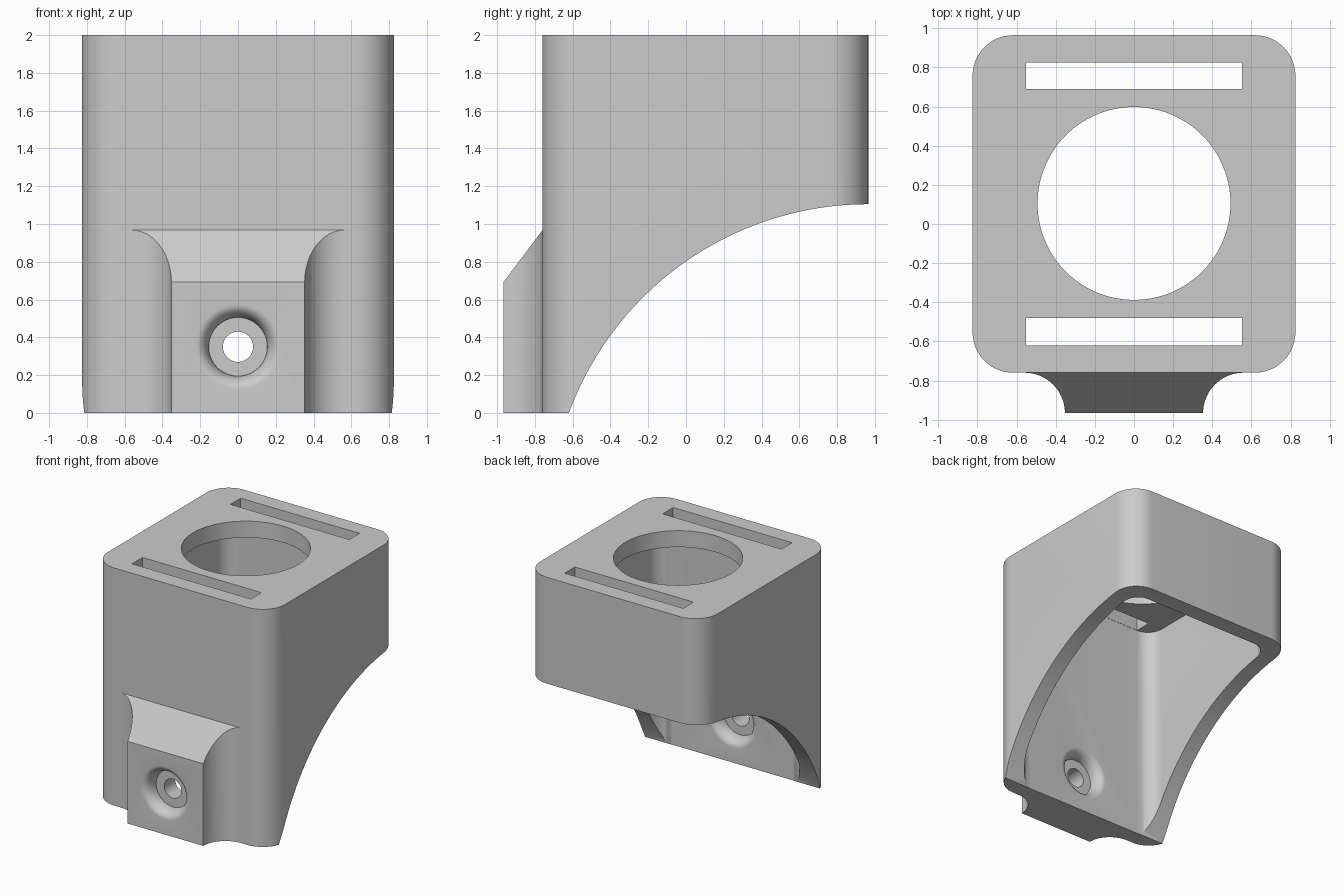
import bpy, bmesh
from math import sin, cos, pi, radians
from mathutils import Matrix, Vector

if "Cube" in bpy.data.objects:
    bpy.data.objects.remove(bpy.data.objects["Cube"], do_unlink=True)

FRONT, FACE, BACK = -0.967, -0.76, 0.965    # mount front, body front, body back
INNER_FRONT, INNER_BACK, CEILING = -0.622, 0.828, 1.862
HOLE_Z = 0.35


def finish(bm, name):
    bmesh.ops.remove_doubles(bm, verts=bm.verts, dist=1e-5)
    bmesh.ops.recalc_face_normals(bm, faces=bm.faces)
    mesh = bpy.data.meshes.new(name)
    bm.to_mesh(mesh)
    bm.free()
    ob = bpy.data.objects.new(name, mesh)
    bpy.context.collection.objects.link(ob)
    return ob


def arc(cx, cy, r, start, end, n=16):
    angles = [radians(start + (end - start) * i / n) for i in range(n + 1)]
    return [(cx + r * cos(a), cy + r * sin(a)) for a in angles]


def rounded_rect(hx, y0, y1, r):
    return (arc(hx - r, y1 - r, r, 0, 90) + arc(r - hx, y1 - r, r, 90, 180)
            + arc(r - hx, y0 + r, r, 180, 270) + arc(hx - r, y0 + r, r, 270, 360))


def prism(name, outline, z0, z1, top_slope=None):
    bm = bmesh.new()
    base = bm.faces.new([bm.verts.new((x, y, z0)) for x, y in outline])
    top = bmesh.ops.extrude_face_region(bm, geom=[base])["geom"]
    for v in top:
        if isinstance(v, bmesh.types.BMVert):
            v.co.z = z1 + (top_slope * (v.co.y - FACE) if top_slope else 0)
    return finish(bm, name)


def cylinder(name, radius, depth, matrix, sides):
    bm = bmesh.new()
    bmesh.ops.create_cone(bm, cap_ends=True, segments=sides, radius1=radius,
                          radius2=radius, depth=depth, matrix=matrix)
    return finish(bm, name)


def boolean(target, tool, operation="DIFFERENCE"):
    tool.hide_render = True
    mod = target.modifiers.new(tool.name, "BOOLEAN")
    mod.operation, mod.solver, mod.object = operation, "EXACT", tool
    bpy.ops.object.select_all(action="DESELECT")
    target.select_set(True)
    bpy.context.view_layer.objects.active = target
    bpy.ops.object.modifier_apply(modifier=mod.name)
    bpy.data.objects.remove(tool, do_unlink=True)


# Rounded box body, hollowed from below
body = prism("bracket_body", rounded_rect(0.825, FACE, BACK, 0.207), 0, 2)
boolean(body, prism("cavity", rounded_rect(0.69, INNER_FRONT, INNER_BACK, 0.138),
                    -0.5, CEILING))

# Large arc sweeping the lower back away
boolean(body, cylinder("arc_cut", 1.689, 2.4,
                       Matrix.Translation((0, BACK, -0.584)) @ Matrix.Rotation(pi / 2, 4, "Y"), 160))

# Round opening and two strap slots in the top plate
boolean(body, cylinder("top_opening", 0.493, 0.6, Matrix.Translation((0, 0.105, 2)), 96))
for y0, y1 in ((-0.62, -0.48), (0.69, 0.826)):
    boolean(body, prism("slot", [(-0.553, y0), (0.553, y0), (0.553, y1), (-0.553, y1)], 1.75, 2.2))

# Front mount with flared sides and a sloping top
right_side = arc(0.56, FRONT, FACE - FRONT, 180, 90)
half = right_side + [(0.56, -0.7)]
outline = half + [(-x, y) for x, y in reversed(half)]
boolean(body, prism("mount", outline, 0, 0.967, 1.33), "UNION")

# Screw hole with a softly flared recess at each end
flare = [(0.225 - 0.07 * sin(i * pi / 20), 0.1 * (1 - cos(i * pi / 20))) for i in range(11)]
profile = [(0, -1.1), (0.225, -1.1)] + [(r, FRONT + d) for r, d in flare]
profile += [(0.08, FRONT + 0.1), (0.08, INNER_FRONT - 0.1)]
profile += [(r, INNER_FRONT - d) for r, d in reversed(flare)] + [(0.225, -0.5), (0, -0.5)]
bm = bmesh.new()
points = [bm.verts.new((r, y, HOLE_Z)) for r, y in profile]
edges = [bm.edges.new(pair) for pair in zip(points, points[1:])]
bmesh.ops.spin(bm, geom=points + edges, cent=Vector((0, 0, HOLE_Z)), axis=(0, 1, 0),
               angle=2 * pi, steps=48)
boolean(body, finish(bm, "screw_hole"))

# Single plain grey
grey = bpy.data.materials.new("light_grey")
grey.use_nodes = True
colour = (0.6, 0.6, 0.6, 1)
grey.diffuse_color = colour
grey.node_tree.nodes["Principled BSDF"].inputs["Base Color"].default_value = colour
body.data.materials.clear()
body.data.materials.append(grey)
for face in body.data.polygons:
    face.material_index = 0

bpy.ops.object.select_all(action="DESELECT")
body.select_set(True)
bpy.context.view_layer.objects.active = body
bpy.ops.object.shade_smooth_by_angle(angle=radians(30))
